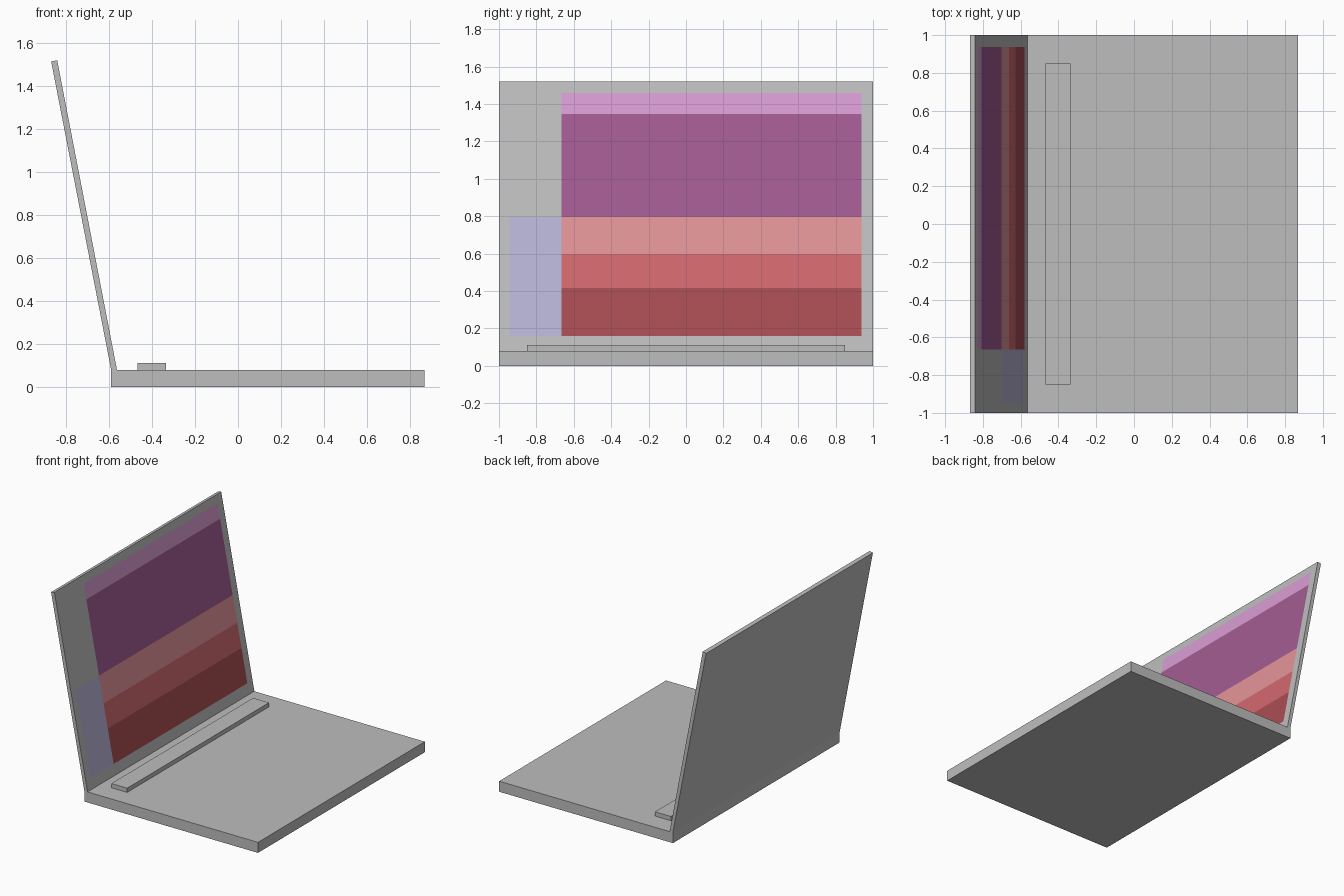
import bpy, bmesh
from mathutils import Vector

if "Cube" in bpy.data.objects:
    bpy.data.objects.remove(bpy.data.objects["Cube"])


def lin(c):
    c /= 255
    return c / 12.92 if c <= 0.04045 else ((c + 0.055) / 1.055) ** 2.4


def material(name, r, g, b):
    m = bpy.data.materials.new(name)
    m.diffuse_color = (lin(r), lin(g), lin(b), 1)
    m.use_nodes = True
    m.node_tree.nodes["Principled BSDF"].inputs["Base Color"].default_value = m.diffuse_color
    return m


grey = material("case grey", 190, 190, 190)
band_mats = [
    material("dark red", 168, 77, 82),
    material("red", 210, 105, 111),
    material("salmon", 226, 148, 152),
    material("purple", 163, 92, 146),
    material("pink", 217, 156, 212),
]
lavender = material("lavender", 184, 181, 214)


def prism(name, profile, y0, y1, mats, edit=None):
    """Extrude an x-z profile along y."""
    bm = bmesh.new()
    face = bm.faces.new([bm.verts.new((x, y0, z)) for x, z in profile])
    ext = bmesh.ops.extrude_face_region(bm, geom=[face])
    new = [v for v in ext["geom"] if isinstance(v, bmesh.types.BMVert)]
    bmesh.ops.translate(bm, verts=new, vec=(0, y1 - y0, 0))
    bmesh.ops.recalc_face_normals(bm, faces=bm.faces[:])
    if edit:
        edit(bm)
    me = bpy.data.meshes.new(name)
    bm.to_mesh(me)
    bm.free()
    for m in mats:
        me.materials.append(m)
    ob = bpy.data.objects.new(name, me)
    bpy.context.collection.objects.link(ob)
    return ob


def rect(x0, x1, z0, z1):
    return [(x0, z0), (x1, z0), (x1, z1), (x0, z1)]


# Flat base and raised hinge bar
prism("base", rect(-0.59, 0.868, 0, 0.08), -1, 1, [grey])
prism("hinge_bar", rect(-0.468, -0.335, 0.08, 0.112), -0.85, 0.85, [grey])

# Screen picture layout: horizontal band heights and column edges
BANDS = [0.16, 0.415, 0.597, 0.797, 1.347, 1.46]
LEFT, SPLIT, RIGHT = -0.945, -0.665, 0.938


def is_front(f):
    return f.normal.x > 0.9


def paint_screen(bm):
    bm.normal_update()
    cuts = [(Vector((0, 0, z)), Vector((0, 0, 1))) for z in BANDS]
    cuts += [(Vector((0, y, 0)), Vector((0, 1, 0))) for y in (LEFT, SPLIT, RIGHT)]
    for co, no in cuts:
        faces = [f for f in bm.faces if is_front(f)]
        edges = {e for f in faces for e in f.edges}
        verts = {v for f in faces for v in f.verts}
        bmesh.ops.bisect_plane(bm, geom=[*verts, *edges, *faces],
                               plane_co=co, plane_no=no)
        bm.normal_update()
    for f in bm.faces:
        if not is_front(f):
            continue
        c = f.calc_center_median()
        band = sum(c.z > z for z in BANDS)      # 1..5 inside the picture
        if not 1 <= band <= 5:
            continue
        if SPLIT < c.y < RIGHT:
            f.material_index = band
        elif LEFT < c.y < SPLIT and band <= 3:
            f.material_index = 6


# Leaning screen lid
prism("screen", [(-0.59, 0.08), (-0.563, 0.08), (-0.841, 1.52), (-0.869, 1.514)],
      -1, 1, [grey, *band_mats, lavender], paint_screen)
